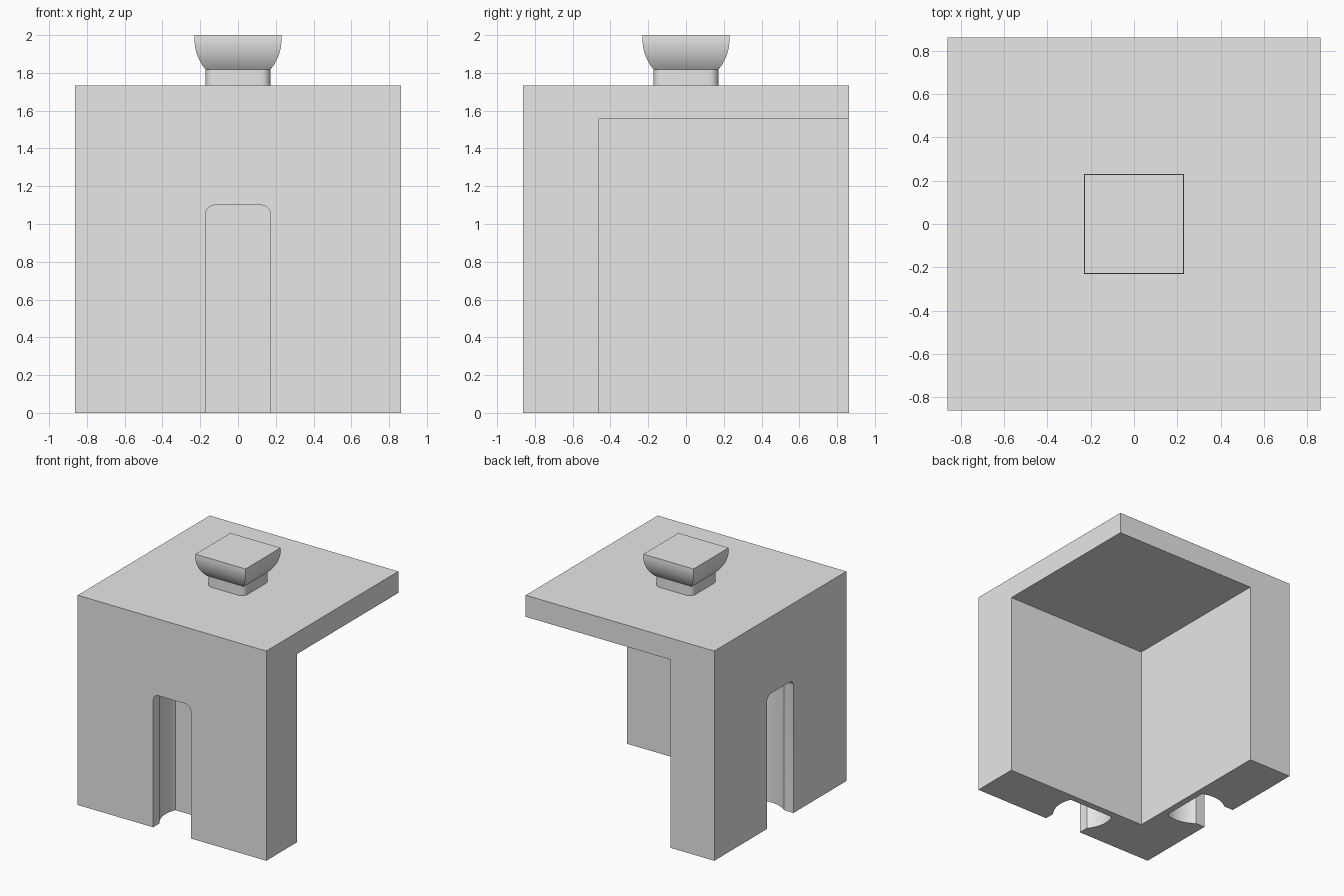
import bpy, bmesh, math
from mathutils import Matrix

if "Cube" in bpy.data.objects:
    bpy.data.objects.remove(bpy.data.objects["Cube"])

HALF = 0.862       # half width of the block
TOP = 1.733        # height of the block
INNER = -0.462     # inner face of both walls
UNDER = 1.555      # underside of the slab
NECK = 0.172       # half width of the neck and slot mouth
NECK_H = 0.085     # neck length
WIDE = 0.23        # half width of the head at its widest
WIDE_H = 0.245     # distance from the block to the widest point
SLOT_TOP = 1.10
SLOT_DEPTH = 0.344
RADIUS = 0.05

grey = bpy.data.materials.new("plain grey")
grey.use_nodes = True
grey.diffuse_color = (0.8, 0.8, 0.8, 1)
grey.node_tree.nodes["Principled BSDF"].inputs["Base Color"].default_value = (0.8, 0.8, 0.8, 1)


def make_loft(name, rings, matrix=None):
    """Closed solid through rings that have the same number of points."""
    bm = bmesh.new()
    loops = [[bm.verts.new(p) for p in ring] for ring in rings]
    for a, b in zip(loops, loops[1:]):
        for i in range(len(a)):
            j = (i + 1) % len(a)
            bm.faces.new((a[i], a[j], b[j], b[i]))
    bm.faces.new(loops[0])
    bm.faces.new(loops[-1])
    if matrix:
        bm.transform(matrix)
    bmesh.ops.recalc_face_normals(bm, faces=bm.faces)
    mesh = bpy.data.meshes.new(name)
    bm.to_mesh(mesh)
    bm.free()
    mesh.materials.append(grey)
    obj = bpy.data.objects.new(name, mesh)
    bpy.context.collection.objects.link(obj)
    return obj


def select(obj):
    bpy.ops.object.select_all(action="DESELECT")
    obj.select_set(True)
    bpy.context.view_layer.objects.active = obj


def boolean(target, other, operation):
    """Apply a boolean and remove the helper."""
    mod = target.modifiers.new("join", "BOOLEAN")
    mod.operation, mod.object, mod.solver = operation, other, "EXACT"
    select(target)
    bpy.ops.object.modifier_apply(modifier=mod.name)
    bpy.data.objects.remove(other)


def rounded(low, high, z, steps=6):
    """Rectangle with rounded corners, from v = low to v = high."""
    ring = []
    for k, (sx, sy) in enumerate([(1, 1), (-1, 1), (-1, -1), (1, -1)]):
        cx = sx * (NECK - RADIUS)
        cy = high - RADIUS if sy > 0 else low + RADIUS
        for i in range(steps + 1):
            t = math.pi / 2 * (k + i / steps)
            ring.append((cx + RADIUS * math.cos(t), cy + RADIUS * math.sin(t), z))
    return ring


def bulge(h):
    """Half width of the flared head at distance h from the block."""
    rise, run = WIDE - NECK, WIDE_H - NECK_H
    r = (run * run + rise * rise) / (2 * rise)
    return WIDE - r + math.sqrt(r * r - (h - WIDE_H) ** 2)


def head_rings(end, base=0, low=None, steps=14):
    """Square rings that follow the flare; low fixes the lower edge."""
    rings = []
    for i in range(steps + 1):
        h = NECK_H + (end - NECK_H) * i / steps
        w = bulge(h)
        bottom = -w if low is None else low
        rings.append([(w, base + w, h), (-w, base + w, h), (-w, bottom, h), (w, bottom, h)])
    return rings


# Block: an L of two walls under a square slab
corner = [(-HALF, -HALF), (HALF, -HALF), (HALF, INNER), (INNER, INNER),
          (INNER, HALF), (-HALF, HALF)]
block = make_loft("block", [[(x, y, z) for x, y in corner] for z in (0, UNDER + 0.05)])
square = [(-HALF, -HALF), (HALF, -HALF), (HALF, HALF), (-HALF, HALF)]
slab = make_loft("slab", [[(x, y, z) for x, y in square] for z in (UNDER, TOP)])
boolean(block, slab, "UNION")

# Undercut slots in the front wall and the right wall, open at the bottom
upright = Matrix.Translation((0, -HALF, 0)) @ Matrix(
    ((1, 0, 0, 0), (0, 0, 1, 0), (0, 1, 0, 0), (0, 0, 0, 1)))
for turn in (0, -math.pi / 2):
    place = Matrix.Rotation(turn, 4, "Z") @ upright
    mouth = [rounded(-0.3, SLOT_TOP, h) for h in (-0.1, 0.2)]
    boolean(block, make_loft("mouth_cutter", mouth, place), "DIFFERENCE")
    cavity = head_rings(SLOT_DEPTH, SLOT_TOP - NECK, -0.3)
    boolean(block, make_loft("cavity_cutter", cavity, place), "DIFFERENCE")

# Knob on top: rounded neck and flared square head
lift = Matrix.Translation((0, 0, TOP))
neck = make_loft("knob_neck", [rounded(-NECK, NECK, h) for h in (0, NECK_H)], lift)
head = make_loft("knob_head", head_rings(2 - TOP), lift)

for obj in (block, neck, head):
    select(obj)
    bpy.ops.object.shade_smooth_by_angle(angle=math.radians(25))
